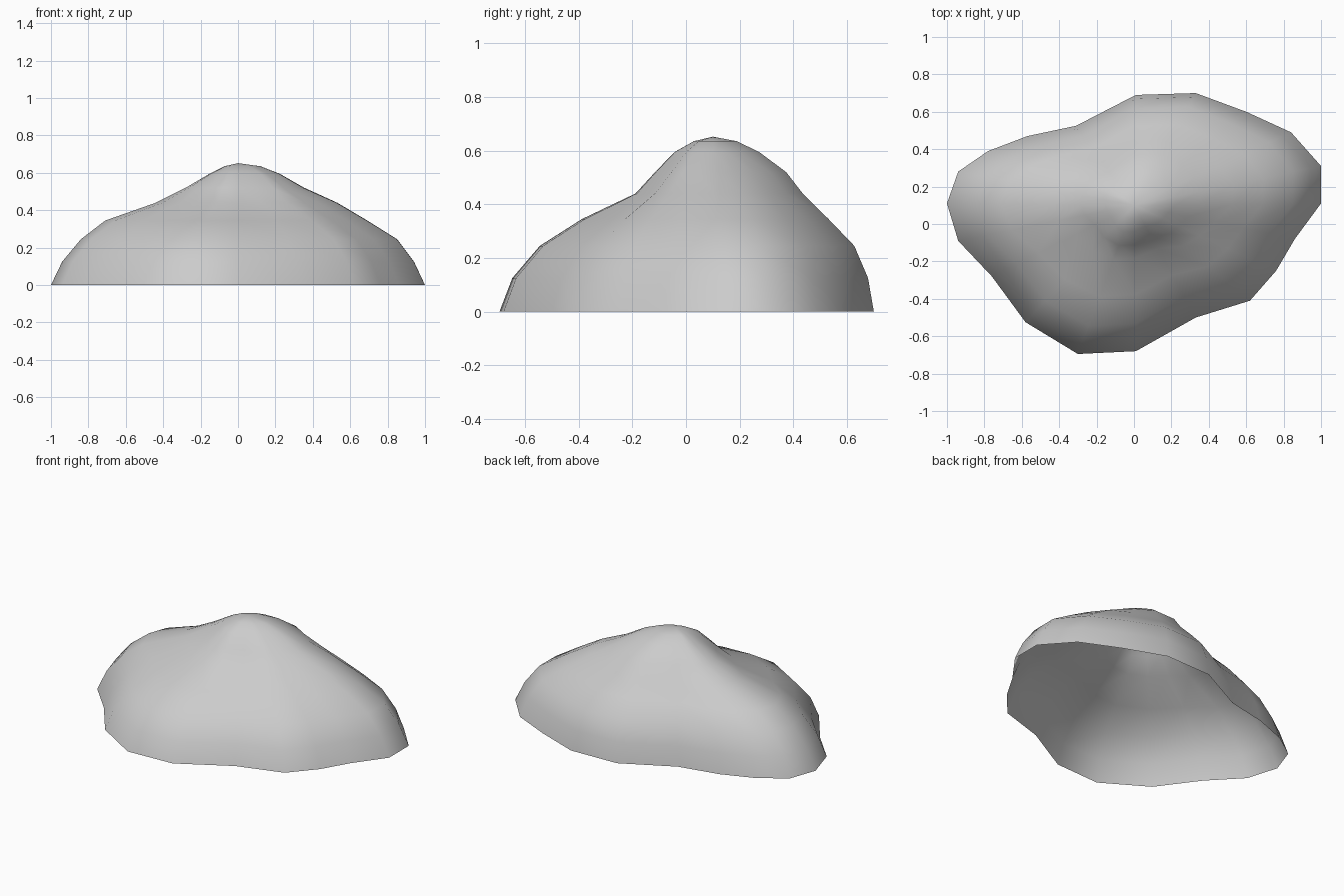
import bpy, bmesh, math
from mathutils import Vector

if "Cube" in bpy.data.objects:
    bpy.data.objects.remove(bpy.data.objects["Cube"])

# Ground outline of the boulder, clockwise from the left tip
outline = [(-1, .11), (-.94, .28), (-.78, .39), (-.57, .47), (-.31, .525),
           (.01, .69), (.33, .70), (.6, .6), (.84, .49), (1, .31),
           (1, .11), (.86, -.08), (.76, -.25), (.62, -.41), (.33, -.50),
           (.01, -.68), (-.3, -.695), (-.58, -.525), (-.76, -.28), (-.94, -.09)]
peak = Vector((0, .1, .652))

# Contour heights and how far out each contour lies along the four ridges
levels = [0, .125, .245, .345, .44, .52, .595, .635]
left = [1, .94, .84, .71, .44, .28, .15, .07]
back = [1, .965, .88, .72, .56, .46, .29, .15]
right = [1, .94, .85, .69, .53, .35, .22, .12]
front = [1, .94, .81, .61, .36, .27, .18, .09]
ridges = [(0, left), (5.5, back), (9.5, right), (15.5, front), (20, left)]


def fraction(i, level):
    for (a, pa), (b, pb) in zip(ridges, ridges[1:]):
        if a <= i <= b:
            t = (i - a) / (b - a)
            t = t * t * (3 - 2 * t)
            return pa[level] * (1 - t) + pb[level] * t


# Open-bottomed shell lofted through the contours
bm = bmesh.new()
n = len(outline)
rings = []
for k, z in enumerate(levels):
    ring = []
    for i, (x, y) in enumerate(outline):
        f = fraction(i, k)
        ring.append(bm.verts.new((peak.x + (x - peak.x) * f,
                                  peak.y + (y - peak.y) * f, z)))
    rings.append(ring)
for lo, hi in zip(rings, rings[1:]):
    for i in range(n):
        j = (i + 1) % n
        bm.faces.new((lo[i], hi[i], hi[j], lo[j]))
top = bm.verts.new(peak)
for i in range(n):
    bm.faces.new((rings[-1][i], top, rings[-1][(i + 1) % n]))
bm.normal_update()
if top.normal.z < 0:
    bmesh.ops.reverse_faces(bm, faces=bm.faces[:])
for f in bm.faces:
    f.smooth = True

mesh = bpy.data.meshes.new("boulder")
bm.to_mesh(mesh)
bm.free()
bpy.context.collection.objects.link(bpy.data.objects.new("boulder", mesh))
